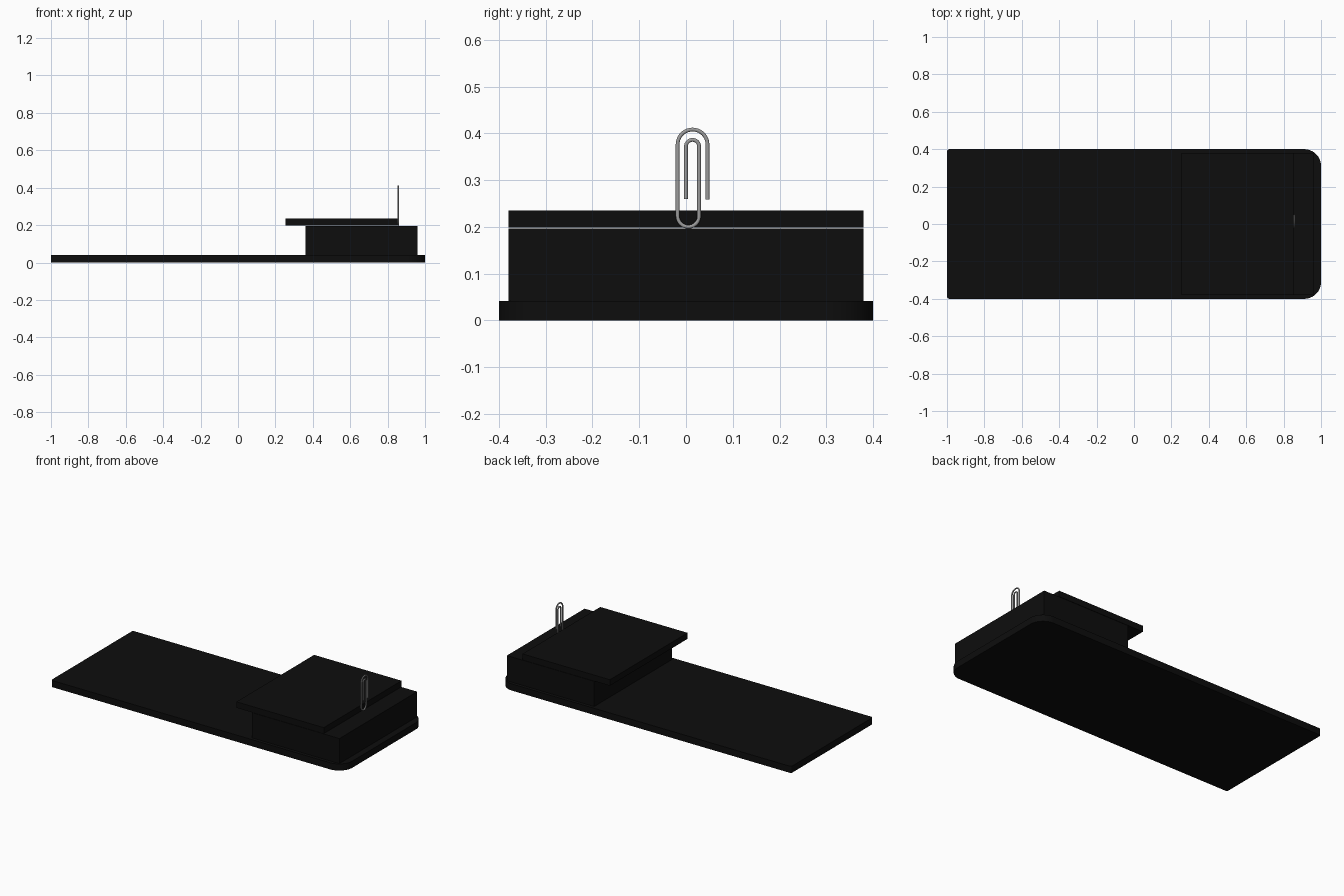
import bpy, bmesh, math

if "Cube" in bpy.data.objects:
    bpy.data.objects.remove(bpy.data.objects["Cube"])


def material(name, rgb):
    m = bpy.data.materials.new(name)
    m.diffuse_color = (*rgb, 1)
    m.use_nodes = True
    m.node_tree.nodes["Principled BSDF"].inputs["Base Color"].default_value = m.diffuse_color
    return m


black = material("black", (0.004, 0.004, 0.004))
steel = material("steel grey", (0.33, 0.33, 0.33))


def arc(cx, cy, r, a0, a1, n):
    return [(cx + r * math.cos(math.radians(a0 + (a1 - a0) * i / n)),
             cy + r * math.sin(math.radians(a0 + (a1 - a0) * i / n))) for i in range(n + 1)]


def slab(name, outline, z0, z1):
    """Extrude a flat xy outline between two heights."""
    bm = bmesh.new()
    face = bm.faces.new([bm.verts.new((x, y, z0)) for x, y in outline])
    ext = bmesh.ops.extrude_face_region(bm, geom=[face])
    for v in ext["geom"]:
        if isinstance(v, bmesh.types.BMVert):
            v.co.z = z1
    bmesh.ops.recalc_face_normals(bm, faces=bm.faces)
    me = bpy.data.meshes.new(name)
    bm.to_mesh(me)
    bm.free()
    me.materials.append(black)
    ob = bpy.data.objects.new(name, me)
    bpy.context.collection.objects.link(ob)
    bpy.context.view_layer.objects.active = ob
    ob.select_set(True)
    bpy.ops.object.shade_smooth_by_angle(angle=math.radians(30))
    ob.select_set(False)
    return ob


def rect(x0, x1, y):
    return [(x0, -y), (x1, -y), (x1, y), (x0, y)]


# Base board: large rounded corners on the right, tiny ones on the left
R, r = 0.09, 0.012
board = (arc(1 - R, -0.4 + R, R, -90, 0, 16) + arc(1 - R, 0.4 - R, R, 0, 90, 16)
         + arc(-1 + r, 0.4 - r, r, 90, 180, 4) + arc(-1 + r, -0.4 + r, r, 180, 270, 4))
slab("base_board", board, 0.0, 0.041)

# Clamp block and the overhanging plate, with a hairline gap between them
slab("clamp_block", rect(0.362, 0.96, 0.38), 0.041, 0.196)
slab("top_plate", rect(0.255, 0.853, 0.38), 0.198, 0.235)

# Paper clip: bent wire standing in the yz plane
path = ([(0.046, 0.258)] + arc(0.014, 0.376, 0.032, 0, 180, 20)
        + arc(0.005, 0.223, 0.023, 180, 360, 16)
        + arc(0.014, 0.372, 0.014, 0, 180, 16) + [(0.0, 0.26)])
cu = bpy.data.curves.new("paper_clip", "CURVE")
cu.dimensions = "3D"
cu.bevel_depth = 0.0042
cu.bevel_resolution = 3
cu.use_fill_caps = True
sp = cu.splines.new("POLY")
sp.points.add(len(path) - 1)
for p, (y, z) in zip(sp.points, path):
    p.co = (0.857, y, z, 1)
sp.use_smooth = True
cu.materials.append(steel)
bpy.context.collection.objects.link(bpy.data.objects.new("paper_clip", cu))
